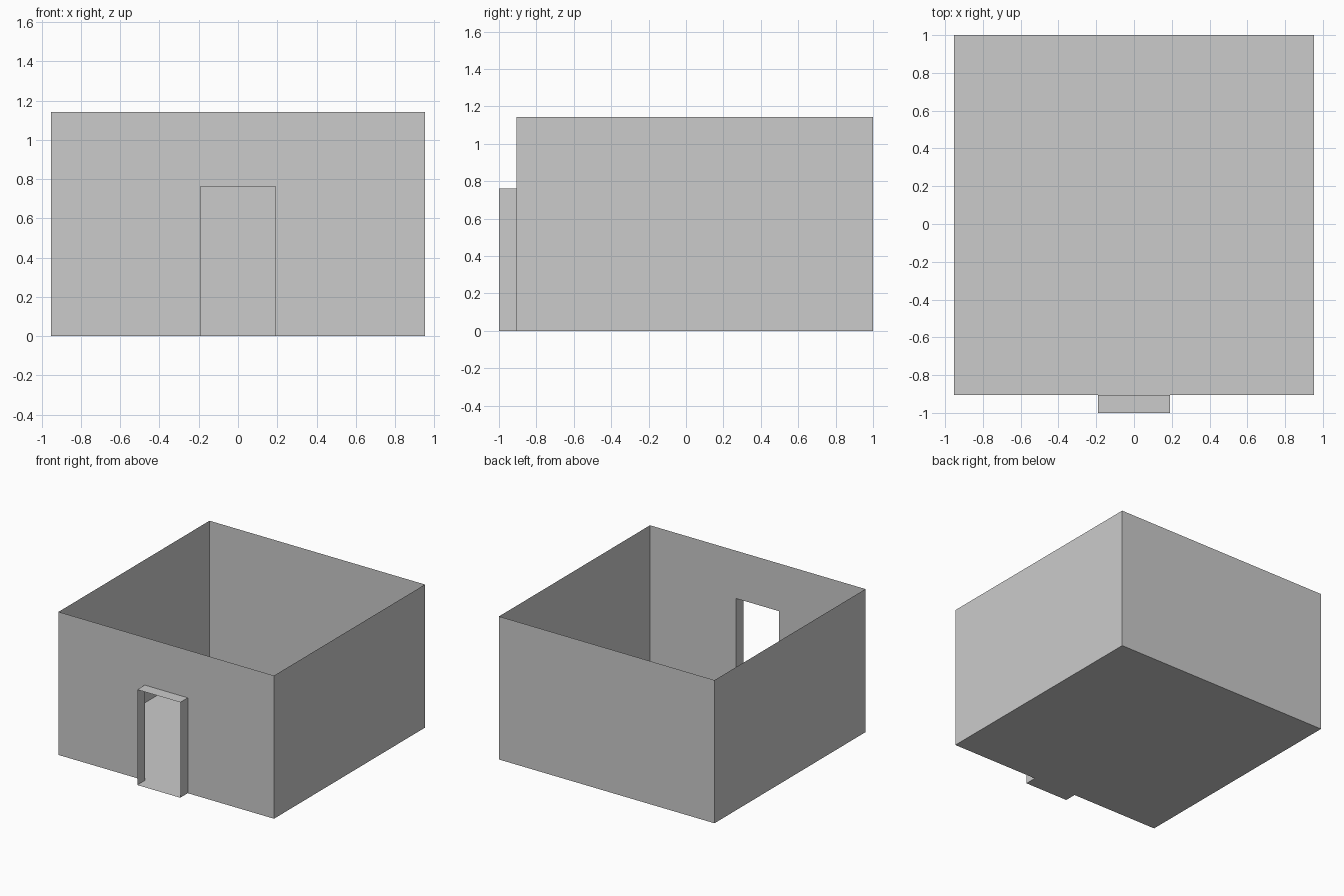
import bpy
import bmesh

cube = bpy.data.objects.get("Cube")
if cube:
    bpy.data.objects.remove(cube, do_unlink=True)

# Main sizes
HALF_W = 0.952
FRONT, BACK = -0.905, 1.0
HEIGHT = 1.143
DOOR_W, DOOR_H = 0.19, 0.762
PORCH = -1.0

plaster = bpy.data.materials.new("plain grey")
plaster.use_nodes = True
grey = (0.6, 0.6, 0.6, 1)
plaster.diffuse_color = grey
plaster.node_tree.nodes["Principled BSDF"].inputs["Base Color"].default_value = grey


def sheet(name, outline, sweep=None):
    """Thin sheet: a filled outline, or an open outline swept along a vector."""
    bm = bmesh.new()
    verts = [bm.verts.new(p) for p in outline]
    if sweep is None:
        bm.faces.new(verts)
    else:
        edges = [bm.edges.new(pair) for pair in zip(verts, verts[1:])]
        new = bmesh.ops.extrude_edge_only(bm, edges=edges)["geom"]
        moved = [g for g in new if isinstance(g, bmesh.types.BMVert)]
        bmesh.ops.translate(bm, verts=moved, vec=sweep)
    bm.normal_update()
    mesh = bpy.data.meshes.new(name)
    bm.to_mesh(mesh)
    bm.free()
    mesh.materials.append(plaster)
    obj = bpy.data.objects.new(name, mesh)
    bpy.context.collection.objects.link(obj)
    return obj


def outward(obj, centre):
    """Turn every face away from a centre point."""
    bm = bmesh.new()
    bm.from_mesh(obj.data)
    bm.normal_update()
    for face in bm.faces:
        away = face.calc_center_median()
        away.x -= centre[0]
        away.y -= centre[1]
        away.z -= centre[2]
        if face.normal.dot(away) < 0:
            face.normal_flip()
    bm.to_mesh(obj.data)
    bm.free()


room_centre = (0, (FRONT + BACK) / 2, HEIGHT / 2)
porch_centre = (0, (FRONT + PORCH) / 2, DOOR_H / 2)

# Room floor
floor = sheet("floor", [(-HALF_W, FRONT, 0), (HALF_W, FRONT, 0),
                        (HALF_W, BACK, 0), (-HALF_W, BACK, 0)])
outward(floor, room_centre)

# Side and back walls, swept up from the plan
walls = sheet("side_and_back_walls",
              [(HALF_W, FRONT, 0), (HALF_W, BACK, 0),
               (-HALF_W, BACK, 0), (-HALF_W, FRONT, 0)], (0, 0, HEIGHT))
outward(walls, room_centre)

# Front wall with the doorway left open
front = sheet("front_wall",
              [(x, FRONT, z) for x, z in (
                  (-HALF_W, 0), (-DOOR_W, 0), (-DOOR_W, DOOR_H), (DOOR_W, DOOR_H),
                  (DOOR_W, 0), (HALF_W, 0), (HALF_W, HEIGHT), (-HALF_W, HEIGHT))])
outward(front, room_centre)

# Projecting door surround: jambs, lintel and sill
surround = sheet("door_surround",
                 [(x, PORCH, z) for x, z in (
                     (-DOOR_W, 0), (-DOOR_W, DOOR_H), (DOOR_W, DOOR_H),
                     (DOOR_W, 0), (-DOOR_W, 0))], (0, FRONT - PORCH, 0))
outward(surround, porch_centre)
